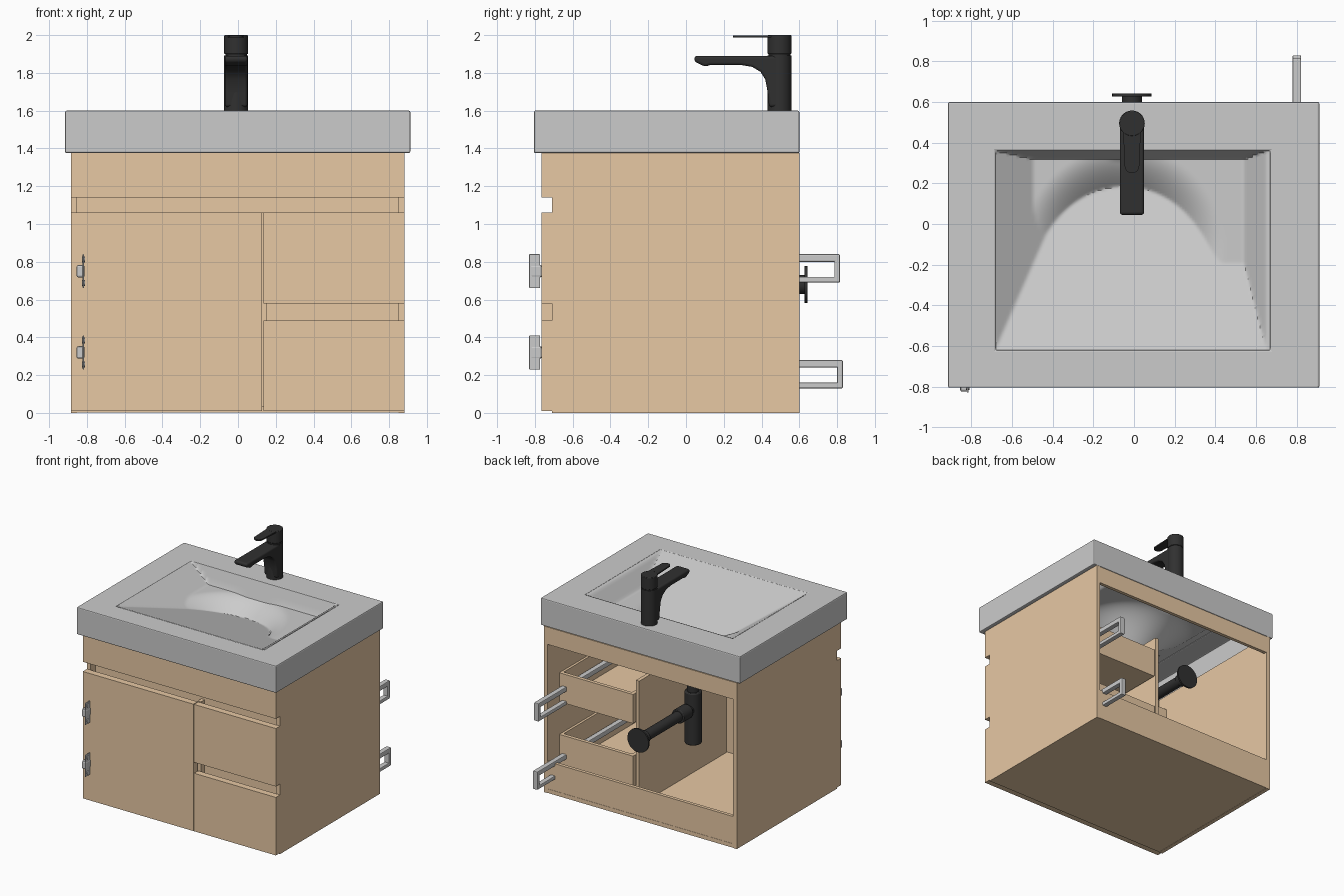
import bpy, bmesh, math
from mathutils import Matrix, Vector

if "Cube" in bpy.data.objects:
    bpy.data.objects.remove(bpy.data.objects["Cube"])


def material(name, color):
    m = bpy.data.materials.new(name)
    m.diffuse_color = (*color, 1)
    m.use_nodes = True
    m.node_tree.nodes["Principled BSDF"].inputs["Base Color"].default_value = m.diffuse_color
    return m


WOOD = material("wood", (0.80, 0.58, 0.37))
BLACK = material("matt_black", (0.03, 0.03, 0.03))


def finish(name, bm, mat=None, smooth=False, bevel=0, segs=2):
    bmesh.ops.recalc_face_normals(bm, faces=bm.faces)
    me = bpy.data.meshes.new(name)
    bm.to_mesh(me)
    bm.free()
    ob = bpy.data.objects.new(name, me)
    bpy.context.collection.objects.link(ob)
    if mat:
        me.materials.append(mat)
    if bevel:
        b = ob.modifiers.new("bevel", "BEVEL")
        b.width, b.segments, b.limit_method = bevel, segs, "ANGLE"
    if smooth:
        bpy.ops.object.select_all(action="DESELECT")
        ob.select_set(True)
        bpy.context.view_layer.objects.active = ob
        bpy.ops.object.shade_smooth_by_angle(angle=math.radians(35))
    return ob


def box(name, x, y, z, mat=WOOD, bevel=0):
    bm = bmesh.new()
    size = Vector((x[1] - x[0], y[1] - y[0], z[1] - z[0]))
    mid = Vector((x[0] + x[1], y[0] + y[1], z[0] + z[1])) / 2
    bmesh.ops.create_cube(bm, size=1, matrix=Matrix.Translation(mid) @ Matrix.Diagonal((*size, 1)))
    return finish(name, bm, mat, bevel=bevel)


def rod(name, a, b, r, mat=BLACK, r2=None, bevel=0):
    a, b = Vector(a), Vector(b)
    bm = bmesh.new()
    turn = (b - a).to_track_quat("Z", "Y").to_matrix().to_4x4()
    bmesh.ops.create_cone(bm, cap_ends=True, segments=40, radius1=r, radius2=r2 or r,
                          depth=(b - a).length, matrix=Matrix.Translation((a + b) / 2) @ turn)
    return finish(name, bm, mat, smooth=True, bevel=bevel)


def extrude(name, points, offset, mat, bevel=0, segs=4):
    bm = bmesh.new()
    face = bm.faces.new([bm.verts.new(p) for p in points])
    out = bmesh.ops.extrude_face_region(bm, geom=[face])
    bmesh.ops.translate(bm, vec=offset, verts=[v for v in out["geom"] if isinstance(v, bmesh.types.BMVert)])
    return finish(name, bm, mat, smooth=True, bevel=bevel, segs=segs)


# Cabinet carcass
L, R, FRONT, BACK = -0.885, 0.882, -0.71, 0.60
box("left_side_panel", (L, L + 0.033), (FRONT, BACK), (0, 1.375))
box("right_side_panel", (R - 0.033, R), (FRONT, BACK), (0, 1.375))
IN = (L + 0.033, R - 0.033)
box("bottom_panel", IN, (FRONT, BACK), (0.002, 0.035))
box("back_top_rail", IN, (0.57, BACK - 0.002), (1.23, 1.373))
box("back_bottom_rail", IN, (0.57, BACK - 0.002), (0.003, 0.26))
box("divider", (0.12, 0.15), (-0.70, 0.44), (0.035, 1.06))
box("upper_grip_rail", IN, (-0.65, -0.62), (1.0, 1.25))
box("lower_grip_rail", (0.15, IN[1]), (-0.65, -0.62), (0.44, 0.64))

# Door and drawer fronts, with open grip gaps between them
FY = (-0.765, FRONT)
box("top_front", (L, R), FY, (1.14, 1.375))
box("door", (L, 0.128), FY, (0.01, 1.06))
box("upper_drawer_front", (0.134, R), FY, (0.58, 1.06))
box("lower_drawer_front", (0.134, R), FY, (0.01, 0.49))

# Drawer boxes and their metal runners with looped rear brackets
for tag, z0, z1, end in (("upper", 0.70, 0.94, 0.815), ("lower", 0.14, 0.43, 0.83)):
    x0, x1, y1 = 0.17, 0.845, 0.45
    box(tag + "_drawer_floor", (x0, x1), (FRONT, y1), (z0, z0 + 0.025))
    box(tag + "_drawer_back", (x0, x1), (y1 - 0.03, y1), (z0, z1))
    box(tag + "_drawer_left", (x0, x0 + 0.03), (FRONT, y1), (z0, z1))
    box(tag + "_drawer_right", (x1 - 0.02, x1), (FRONT, y1), (z0, z1))
    base = 0.69 if tag == "upper" else 0.13
    sx = (0.78, 0.822)
    box(tag + "_runner_top", sx, (-0.45, end), (base + 0.11, base + 0.15), None, 0.006)
    box(tag + "_runner_bottom", sx, (-0.45, end), (base, base + 0.03), None, 0.006)
    box(tag + "_runner_end", sx, (end - 0.03, end), (base + 0.01, base + 0.14), None, 0.006)

# Door hinges
for i, z in enumerate((0.75, 0.32)):
    n = ("upper", "lower")[i] + "_hinge"
    box(n + "_plate", (-0.822, -0.814), (-0.83, -0.772), (z - 0.09, z + 0.09), None, 0.003)
    box(n + "_body", (-0.855, -0.812), (-0.825, -0.763), (z - 0.033, z + 0.033), None, 0.01)
    for s in (-1, 1):
        rod(n + "_screw", (-0.826, -0.801, z + s * 0.063), (-0.809, -0.801, z + s * 0.063), 0.016, None)

# Basin rim: solid slab, hollowed below and opened for the bowl
OX, OY = (-0.68, 0.67), (-0.62, 0.36)
rim = box("basin_rim", (-0.915, 0.912), (-0.805, 0.60), (1.375, 1.60), None)
cut_low = box("rim_hollow_cutter", (-0.87, 0.868), (-0.76, 0.565), (1.30, 1.555), None)
cut_top = box("rim_opening_cutter", OX, OY, (1.5, 1.7), None)
for c in (cut_low, cut_top):
    c.hide_render = True
    c.hide_viewport = True
    c.display_type = "WIRE"
    m = rim.modifiers.new("cut", "BOOLEAN")
    m.object, m.operation, m.solver = c, "DIFFERENCE", "EXACT"
b = rim.modifiers.new("bevel", "BEVEL")
b.width, b.segments, b.limit_method = 0.008, 2, "ANGLE"


# Bowl: shelf with round hollow, sloping walls, and a ramp falling from the front
def hollow(x, y):
    t = max(0.0, 1 - math.hypot(x + 0.05, y + 0.12) / 0.5)
    z = 1.47 - 0.33 * t * t * (3 - 2 * t)
    right = 1.47 + 1.15 * (x - 0.54) if x > 0.54 else 0
    return max(z, right, 1.59 - 0.68 * (x + 0.67), 1.47 + 3.2 * (y - 0.32))


def bowl(x, y):
    return min(1.598, max(hollow(x, y), 1.598 - 0.30 * (y + 0.62)))


def underside(x, y):
    return min(1.56, hollow(x, y) - 0.03)


for name, fn in (("basin_bowl", bowl), ("basin_underside", underside)):
    bm = bmesh.new()
    nx, ny = 110, 90
    bmesh.ops.create_grid(bm, x_segments=nx, y_segments=ny, size=0.5)
    for v in bm.verts:
        x = OX[0] + (v.co.x + 0.5) * (OX[1] - OX[0])
        y = OY[0] + (v.co.y + 0.5) * (OY[1] - OY[0])
        v.co = (x, y, fn(x, y))
    finish(name, bm, smooth=True)

# Tap: round body, curved spout, cap and flat lever
CX = -0.01
rod("tap_body", (CX, 0.495, 1.595), (CX, 0.495, 1.893), 0.063)
rod("tap_cap", (CX, 0.495, 1.90), (CX, 0.495, 2.0), 0.063, bevel=0.004)
rod("tap_cap_neck", (CX, 0.495, 1.88), (CX, 0.495, 1.91), 0.057)
spout = [(0.50, 1.62), (0.50, 1.89), (0.045, 1.89), (0.045, 1.86), (0.10, 1.833), (0.13, 1.842),
         (0.29, 1.842), (0.35, 1.832), (0.395, 1.805), (0.42, 1.765), (0.432, 1.70), (0.44, 1.62)]
extrude("tap_spout", [(CX - 0.06, y, z) for y, z in spout], (0.12, 0, 0), BLACK, 0.014)
lever = [(CX + 0.036 * math.cos(a), 0.286 + 0.036 * math.sin(a), 1.988)
         for a in (math.pi + math.pi * k / 12 for k in range(13))]
lever += [(CX + 0.045, 0.5, 1.988), (CX - 0.045, 0.5, 1.988)]
extrude("tap_lever", lever, (0, 0, 0.011), BLACK)

# Waste trap and wall outlet
rod("trap_tailpiece", (CX, -0.08, 0.75), (CX, -0.08, 1.16), 0.045)
rod("trap_cup", (CX, -0.08, 0.39), (CX, -0.08, 0.82), 0.065, bevel=0.008)
rod("trap_collar", (CX, 0.0, 0.68), (CX, 0.12, 0.68), 0.058, bevel=0.006)
rod("outlet_pipe", (CX, -0.08, 0.68), (CX, 0.63, 0.68), 0.042)
rod("outlet_flange_neck", (CX, 0.55, 0.68), (CX, 0.632, 0.68), 0.05)
rod("outlet_flange", (CX, 0.628, 0.68), (CX, 0.642, 0.68), 0.097)
